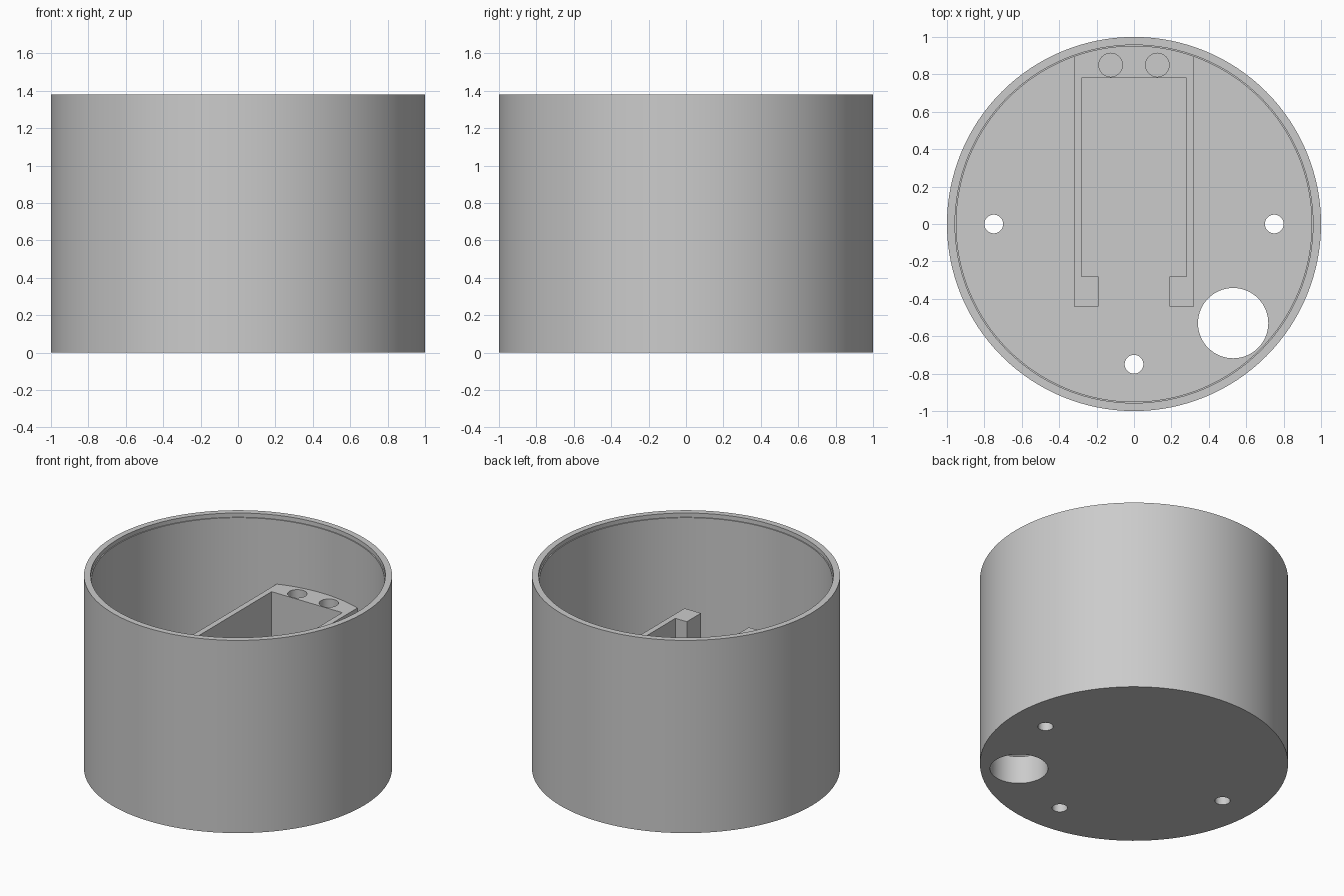
import bpy, bmesh, math

cube = bpy.data.objects.get("Cube")
if cube:
    bpy.data.objects.remove(cube, do_unlink=True)

HEIGHT, FLOOR, BORE, HOLDER_TOP = 1.38, 0.2, 0.95, 0.89

grey = bpy.data.materials.new("light grey")
grey.use_nodes = True
colour = (0.6, 0.6, 0.6, 1)
grey.diffuse_color = colour
grey.node_tree.nodes["Principled BSDF"].inputs["Base Color"].default_value = colour


def prism(name, outline, z0, z1):
    """Extrude a counter-clockwise outline from z0 to z1."""
    bm = bmesh.new()
    base = bm.faces.new([bm.verts.new((x, y, z0)) for x, y in outline])
    top = bmesh.ops.extrude_face_region(bm, geom=[base])["geom"]
    bmesh.ops.translate(bm, vec=(0, 0, z1 - z0),
                        verts=[v for v in top if isinstance(v, bmesh.types.BMVert)])
    bmesh.ops.recalc_face_normals(bm, faces=bm.faces)
    mesh = bpy.data.meshes.new(name)
    bm.to_mesh(mesh)
    bm.free()
    mesh.materials.append(grey)
    obj = bpy.data.objects.new(name, mesh)
    bpy.context.collection.objects.link(obj)
    return obj


def disc(x, y, radius, z0, z1, name="cutter", sides=48):
    steps = [2 * math.pi * i / sides for i in range(sides)]
    return prism(name, [(x + radius * math.cos(a), y + radius * math.sin(a))
                        for a in steps], z0, z1)


def carve(obj, cutters):
    """Subtract the cutters, bake the result and smooth the round faces."""
    for cutter in cutters:
        cutter.hide_render = True
        mod = obj.modifiers.new("cut", "BOOLEAN")
        mod.operation, mod.solver, mod.object = "DIFFERENCE", "EXACT", cutter
    graph = bpy.context.evaluated_depsgraph_get()
    mesh = bpy.data.meshes.new_from_object(obj.evaluated_get(graph))
    obj.modifiers.clear()
    obj.data = mesh
    for cutter in cutters:
        bpy.data.objects.remove(cutter, do_unlink=True)
    bpy.ops.object.select_all(action="DESELECT")
    obj.select_set(True)
    bpy.context.view_layer.objects.active = obj
    bpy.ops.object.shade_smooth_by_angle(angle=math.radians(30))


# Round housing: bore, shallow rim step, three screw holes and a cable hole
housing = disc(0, 0, 1, 0, HEIGHT, "housing", 128)
cutters = [disc(0, 0, BORE, FLOOR, HEIGHT + 0.1, sides=128),
           disc(0, 0, BORE + 0.007, HEIGHT - 0.03, HEIGHT + 0.1, sides=128),
           disc(0.53, -0.53, 0.188, -0.1, FLOOR + 0.1, sides=64)]
for x, y in [(-0.75, 0), (0.75, 0), (0, -0.75)]:
    cutters.append(disc(x, y, 0.05, -0.1, FLOOR + 0.1))
carve(housing, cutters)

# Bracket: U-shaped outline with hooked tips, its back following the bore
half = [(0.28, 0.78), (0.28, -0.28), (0.19, -0.28), (0.19, -0.44), (0.32, -0.44)]
reach = BORE + 0.01
arc = []
for i in range(13):
    x = 0.32 - 0.64 * i / 12
    arc.append((x, math.sqrt(reach ** 2 - x ** 2)))
outline = half + arc + [(-x, y) for x, y in reversed(half)]
bracket = prism("mounting_bracket", outline, FLOOR - 0.02, HOLDER_TOP)
carve(bracket, [disc(x, 0.85, 0.063, HOLDER_TOP - 0.4, HOLDER_TOP + 0.1)
                for x in (-0.125, 0.125)])
